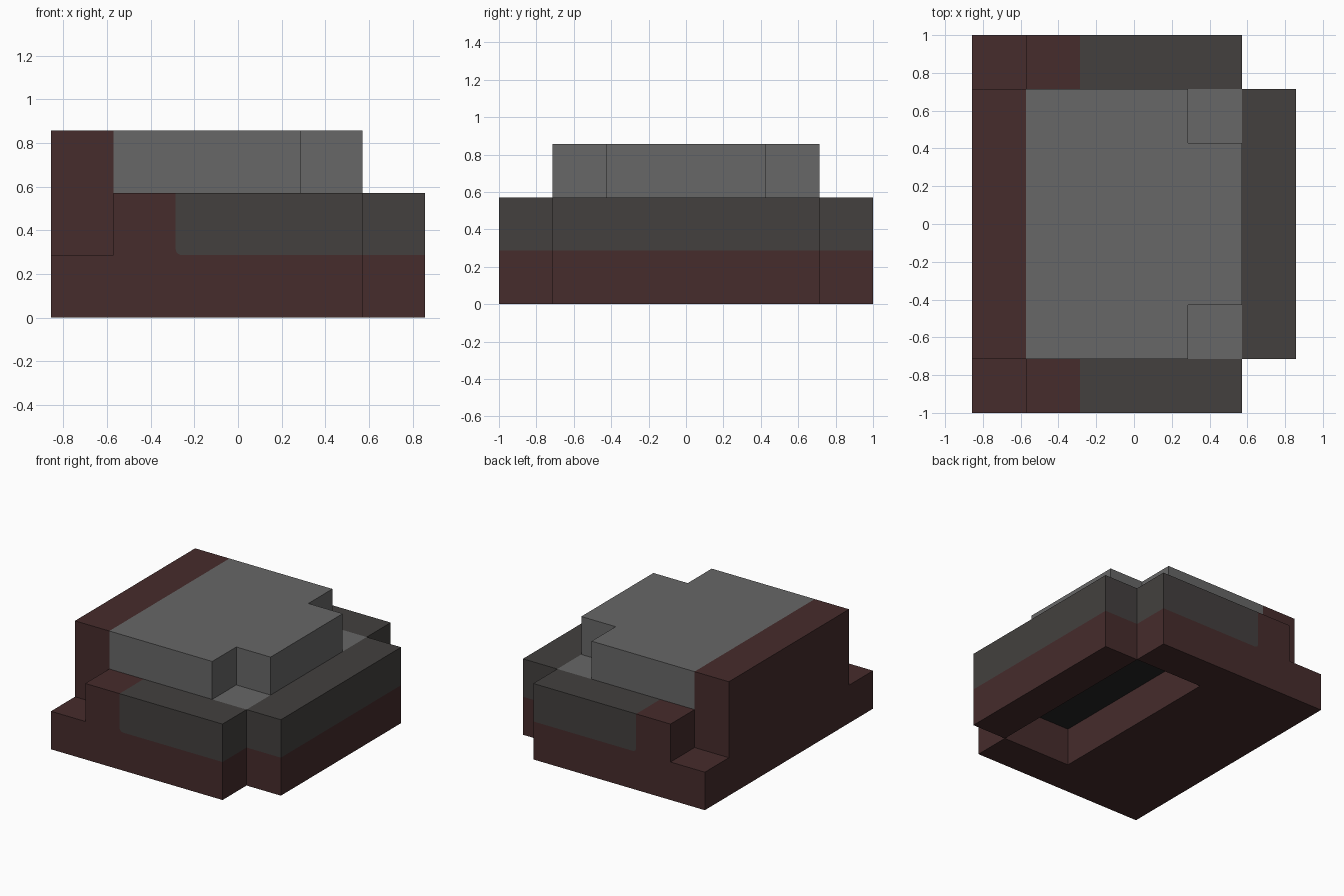
import bpy
import bmesh
import math

default = bpy.data.objects.get("Cube")
if default:
    bpy.data.objects.remove(default, do_unlink=True)

U = 2 / 7  # one grid cell; all part sizes below are in cells


def material(name, color):
    mat = bpy.data.materials.new(name)
    mat.use_nodes = True
    mat.diffuse_color = (*color, 1)
    mat.node_tree.nodes["Principled BSDF"].inputs["Base Color"].default_value = (*color, 1)
    return mat


brown = material("dark red brown", (0.061, 0.025, 0.025))
charcoal = material("charcoal grey", (0.056, 0.051, 0.049))
grey = material("mid grey", (0.136, 0.136, 0.136))
black = material("soft black", (0.019, 0.019, 0.019))


def prism(name, outline, lo, hi, mat, axis="z"):
    """Extrude an xy outline along z, or an xz outline along y."""
    def place(a, b, c):
        return (a * U, b * U, c * U) if axis == "z" else (a * U, c * U, b * U)

    bm = bmesh.new()
    rings = [[bm.verts.new(place(a, b, c)) for a, b in outline] for c in (lo, hi)]
    for ring in rings:
        bm.faces.new(ring)
    n = len(outline)
    for i in range(n):
        j = (i + 1) % n
        bm.faces.new((rings[0][i], rings[0][j], rings[1][j], rings[1][i]))
    bmesh.ops.recalc_face_normals(bm, faces=bm.faces)
    mesh = bpy.data.meshes.new(name)
    bm.to_mesh(mesh)
    bm.free()
    mesh.materials.append(mat)
    obj = bpy.data.objects.new(name, mesh)
    bpy.context.scene.collection.objects.link(obj)
    return obj


def box(name, x0, x1, half_y, z0, z1, mat):
    outline = [(x0, -half_y), (x1, -half_y), (x1, half_y), (x0, half_y)]
    return prism(name, outline, z0, z1, mat)


# Small rounded corner where the grey side panel sits in the brown base
r = 0.1
corner = [(-1 + r - r * math.cos(t), 1 + r - r * math.sin(t))
          for t in (math.pi / 2 * i / 4 for i in range(5))]

# Side walls: stepped brown base with a charcoal panel above
base_outline = [(-3, 0), (2, 0), (2, 1), *reversed(corner), (-1, 2), (-2, 2), (-2, 1), (-3, 1)]
panel_outline = [*corner, (2, 1), (2, 2), (-1, 2)]
for side, lo, hi in (("right", -3.5, -2.5), ("left", 2.5, 3.5)):
    prism(side + "_base", base_outline, lo, hi, brown, "y")
    prism(side + "_panel", panel_outline, lo, hi, charcoal, "y")

# Middle: tall end wall, floor, and the open cavity with its dark ceiling
box("end_wall", -3, -2, 2.5, 0, 3, brown)
box("floor_block", -2, 0, 2.5, 0, 1, brown)
box("cavity_ceiling", 0, 2, 2.5, 1, 1.2, black)

# Projecting end, brown below and charcoal above
box("projecting_base", 2, 3, 2.5, 0, 1, brown)
box("projecting_panel", 2, 3, 2.5, 1, 2, charcoal)

# Grey deck and the raised top with two notched corners
box("deck", -2, 2, 2.5, 1.2, 2, grey)
half = [(-2, -2.5), (1, -2.5), (1, -1.5), (2, -1.5)]
prism("raised_top", half + [(x, -y) for x, y in reversed(half)], 2, 3, grey)
